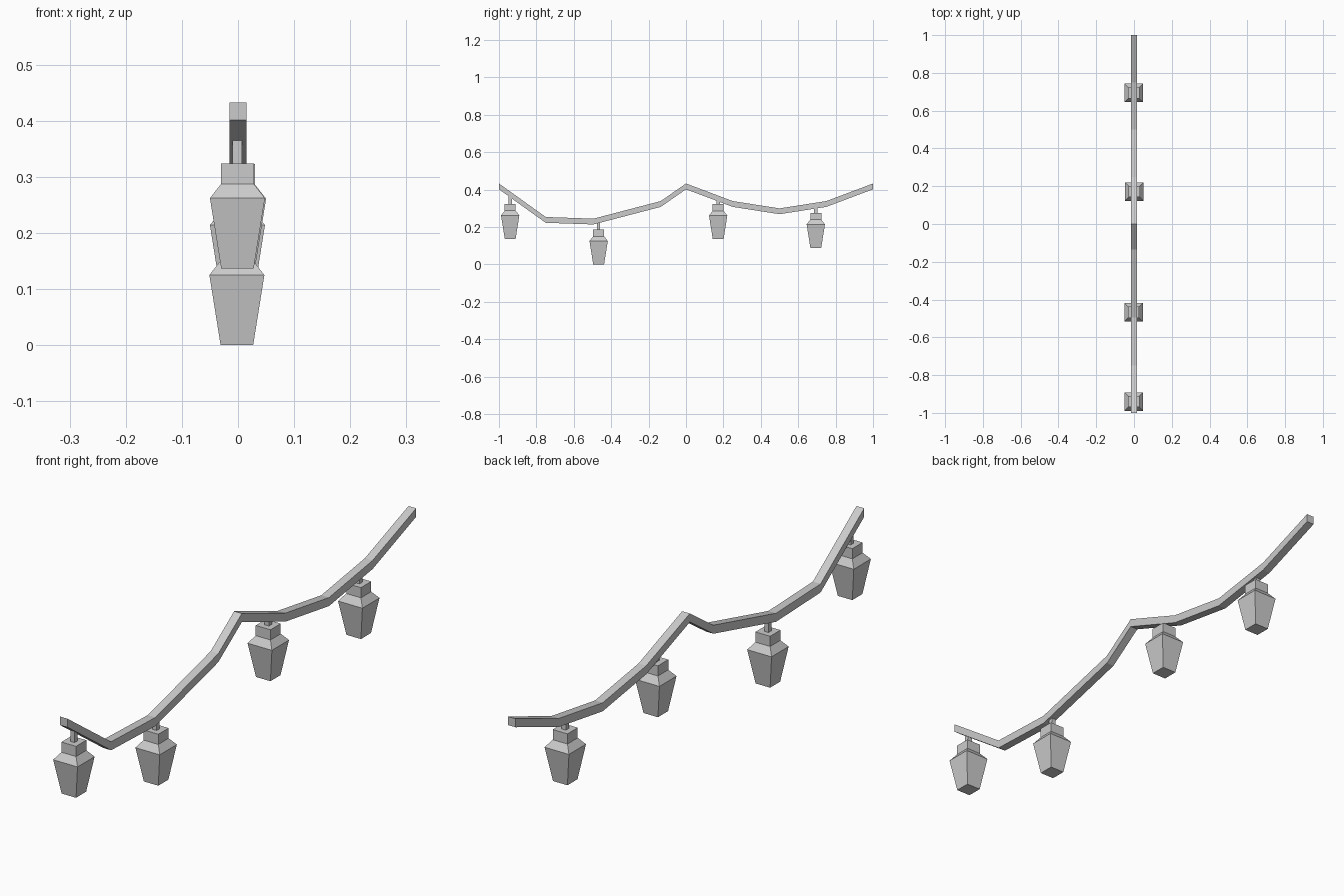
import bpy, bmesh

if "Cube" in bpy.data.objects:
    bpy.data.objects.remove(bpy.data.objects["Cube"])

def finish(name, bm):
    bmesh.ops.recalc_face_normals(bm, faces=bm.faces[:])
    me = bpy.data.meshes.new(name)
    bm.to_mesh(me)
    bm.free()
    ob = bpy.data.objects.new(name, me)
    bpy.context.collection.objects.link(ob)
    return ob

def loft(bm, rings):
    # skin quad rings together and cap both ends
    vs = [[bm.verts.new(p) for p in r] for r in rings]
    for a, b in zip(vs, vs[1:]):
        for i in range(4):
            j = (i + 1) % 4
            bm.faces.new((a[i], a[j], b[j], b[i]))
    bm.faces.new(vs[0][::-1])
    bm.faces.new(vs[-1])

def square(x, y, z, h):
    return [(x - h, y - h, z), (x + h, y - h, z), (x + h, y + h, z), (x - h, y + h, z)]

# Sagging cable: (y, centre z), square section
path = [(-1, .417), (-.75, .238), (-.495, .229), (-.135, .323), (0, .417),
        (.25, .323), (.5, .284), (.75, .323), (1, .417)]
W, H = .0155, .0155
bm = bmesh.new()
loft(bm, [[(-W, y, z - H), (W, y, z - H), (W, y, z + H), (-W, y, z + H)] for y, z in path])
finish("cable", bm)

# Hanging lamps: (x, y, bottom z, stem length)
lamps = [(-.001, -.94, .137, .048), (-.002, -.467, 0, .04),
         (.001, .172, .136, .03), (-.001, .694, .089, .03)]
for n, (x, y, z, stem) in enumerate(lamps, 1):
    # tapered bulb with sloped shoulder and square socket
    bm = bmesh.new()
    loft(bm, [square(x, y, z + dz, h) for dz, h in
              [(0, .029), (.125, .049), (.15, .0295), (.187, .0295)]])
    finish(f"lamp_{n}", bm)
    # stem linking socket to cable
    bm = bmesh.new()
    loft(bm, [square(x, y, z + .187, .0085), square(x, y, z + .187 + stem, .0085)])
    finish(f"lamp_stem_{n}", bm)
